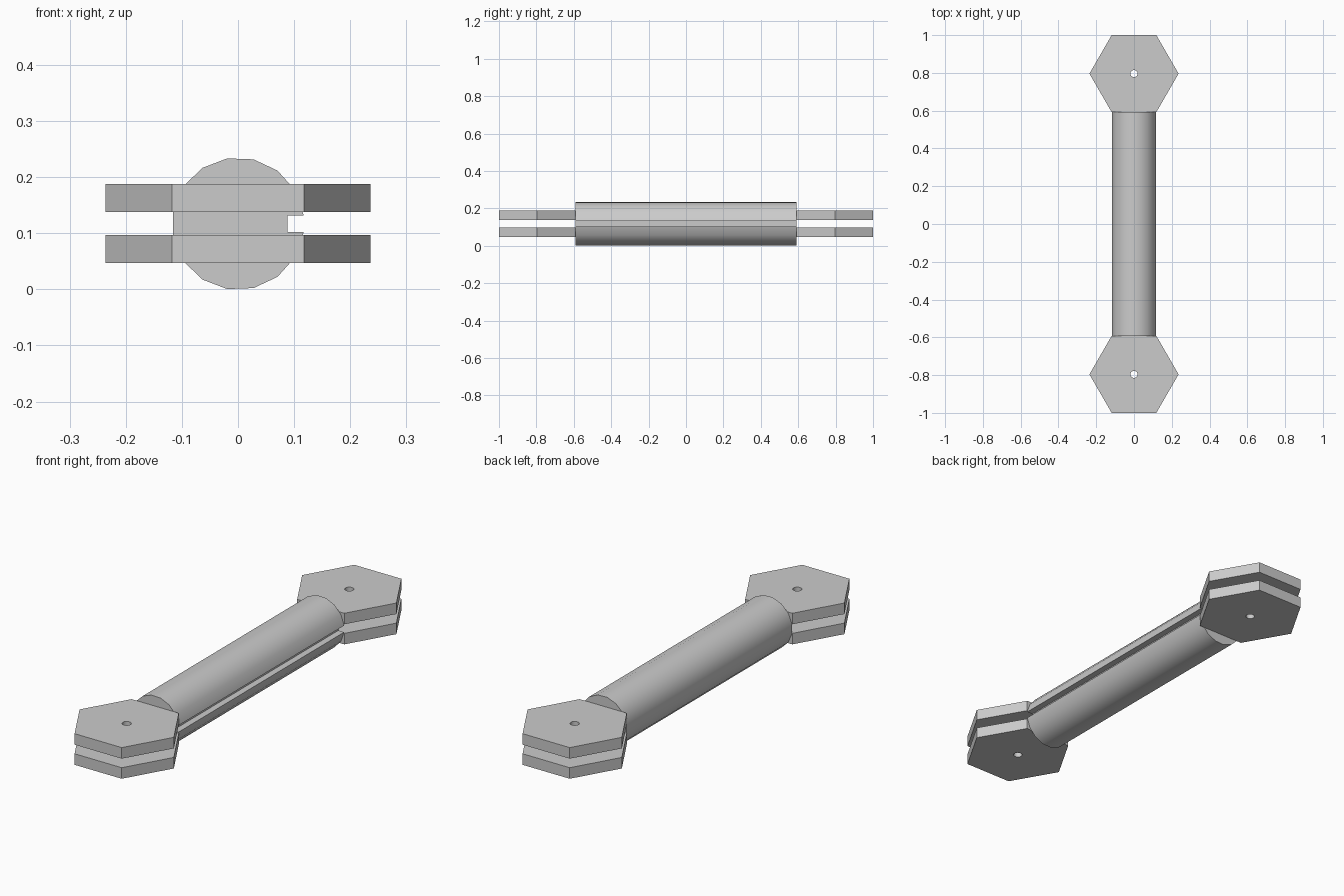
import bpy, bmesh
from math import cos, sin, pi, asin

cube = bpy.data.objects.get("Cube")
if cube:
    bpy.data.objects.remove(cube, do_unlink=True)

grey = bpy.data.materials.new("plain grey")
grey.use_nodes = True
colour = (0.6, 0.6, 0.6, 1)
grey.diffuse_color = colour
grey.node_tree.nodes["Principled BSDF"].inputs["Base Color"].default_value = colour

MID_Z = 0.117
ROD_R = 0.118
HEX_R = 0.236
HEX_Y = 0.796
ROD_HALF = 0.592


def ring(radius, sides):
    return [(radius * cos(2 * pi * i / sides), radius * sin(2 * pi * i / sides))
            for i in range(sides)]


def finish(name, bm):
    bmesh.ops.recalc_face_normals(bm, faces=bm.faces[:])
    mesh = bpy.data.meshes.new(name)
    bm.to_mesh(mesh)
    bm.free()
    mesh.materials.append(grey)
    obj = bpy.data.objects.new(name, mesh)
    bpy.context.collection.objects.link(obj)
    bpy.ops.object.select_all(action='DESELECT')
    obj.select_set(True)
    bpy.context.view_layer.objects.active = obj
    bpy.ops.object.shade_smooth_by_angle(angle=pi / 6)
    return obj


def extrude(bm, direction):
    geom = bmesh.ops.extrude_face_region(bm, geom=bm.faces[:])["geom"]
    verts = [v for v in geom if isinstance(v, bmesh.types.BMVert)]
    bmesh.ops.translate(bm, verts=verts, vec=direction)


# Handle rod: an arc of facets closed by a square groove along +x
groove_half, groove_x, facets = 0.015, 0.088, 15
start = asin(groove_half / ROD_R)
step = (2 * pi - 2 * start) / facets
outline = [(ROD_R * cos(start + step * i), ROD_R * sin(start + step * i))
           for i in range(facets + 1)]
outline += [(groove_x, -groove_half), (groove_x, groove_half)]
bm = bmesh.new()
bm.faces.new([bm.verts.new((x, -ROD_HALF, MID_Z + z)) for x, z in outline])
extrude(bm, (0, 2 * ROD_HALF, 0))
finish("grooved_rod", bm)


# Paired hexagonal end plates, each with a pin hole
def hex_plate(name, y, z, thickness):
    bm = bmesh.new()
    for loop in (ring(HEX_R, 6), ring(0.019, 16)):
        verts = [bm.verts.new((px, y + py, z)) for px, py in loop]
        for a, b in zip(verts, verts[1:] + verts[:1]):
            bm.edges.new((a, b))
    bmesh.ops.triangle_fill(bm, edges=bm.edges[:], use_beauty=True)
    extrude(bm, (0, 0, thickness))
    finish(name, bm)


for end, y in (("front", -HEX_Y), ("back", HEX_Y)):
    for level, z in (("lower", 0.047), ("upper", 0.138)):
        hex_plate(f"{end}_{level}_plate", y, z, 0.05)
